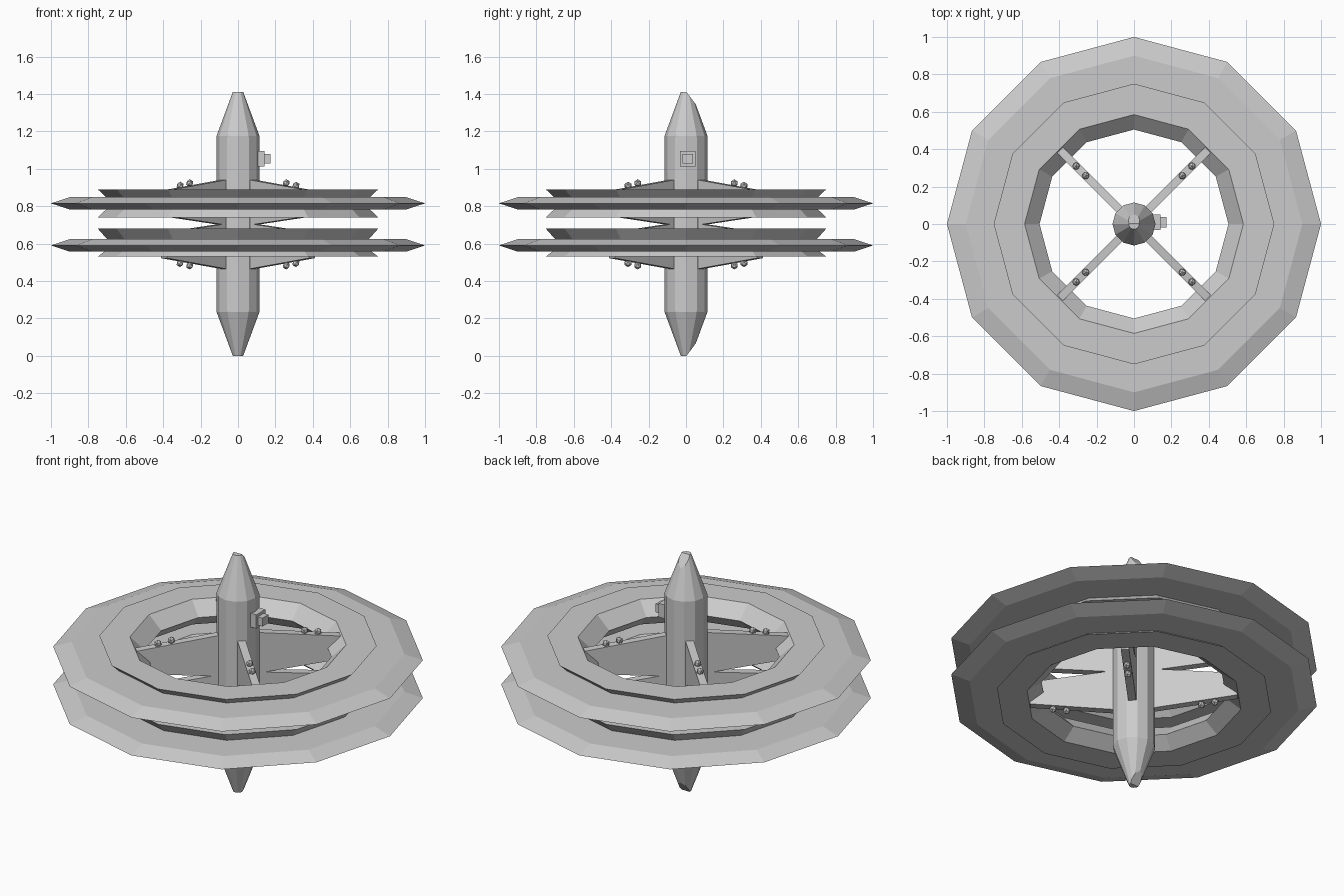
import bpy, bmesh, math
from mathutils import Matrix, Vector

if "Cube" in bpy.data.objects:
    bpy.data.objects.remove(bpy.data.objects["Cube"])

SIDES = 12


def finish(bm, name):
    bmesh.ops.recalc_face_normals(bm, faces=bm.faces)
    mesh = bpy.data.meshes.new(name)
    bm.to_mesh(mesh)
    bm.free()
    obj = bpy.data.objects.new(name, mesh)
    bpy.context.collection.objects.link(obj)
    return obj


def ring(name, profile, z):
    """Closed (radius, height) profile swept around z."""
    bm = bmesh.new()
    loops = []
    for i in range(SIDES):
        a = 2 * math.pi * i / SIDES
        loops.append([bm.verts.new((r * math.cos(a), r * math.sin(a), z + h)) for r, h in profile])
    n = len(profile)
    for i in range(SIDES):
        p, q = loops[i], loops[(i + 1) % SIDES]
        for j in range(n):
            k = (j + 1) % n
            bm.faces.new((p[j], q[j], q[k], p[k]))
    return finish(bm, name)


def box(name, lo, hi):
    bm = bmesh.new()
    bmesh.ops.create_cube(bm, size=1)
    lo, hi = Vector(lo), Vector(hi)
    for v in bm.verts:
        v.co = Vector([(lo[i] + hi[i]) / 2 + v.co[i] * (hi[i] - lo[i]) for i in range(3)])
    return finish(bm, name)


def spoke(name, angle, z):
    """Plate tapering from the hub to the ring."""
    side = [(0.09, -0.118), (0.56, -0.068), (0.56, 0.068), (0.09, 0.128)]
    if z < 0.7:
        side = [(r, -h) for r, h in side]
    bm = bmesh.new()
    a, b = [[bm.verts.new((r, w, h)) for r, h in side] for w in (-0.022, 0.022)]
    bm.faces.new(a)
    bm.faces.new(b)
    for j in range(4):
        k = (j + 1) % 4
        bm.faces.new((a[j], a[k], b[k], b[j]))
    bm.transform(Matrix.Translation((0, 0, z)) @ Matrix.Rotation(angle, 4, 'Z'))
    return finish(bm, name)


def knob(name, r, angle, z):
    bm = bmesh.new()
    bmesh.ops.create_icosphere(bm, subdivisions=1, radius=0.021)
    bm.transform(Matrix.Translation((r * math.cos(angle), r * math.sin(angle), z)))
    return finish(bm, name)


# Central hull with tapered ends, each tip cut off at a slant on the back
bm = bmesh.new()
rows = []
for r, z in [(0.028, 0), (0.115, 0.235), (0.115, 1.175), (0.028, 1.41)]:
    rows.append([bm.verts.new((r * math.cos(i * math.tau / SIDES), r * math.sin(i * math.tau / SIDES), z))
                 for i in range(SIDES)])
for p, q in zip(rows, rows[1:]):
    for i in range(SIDES):
        k = (i + 1) % SIDES
        bm.faces.new((p[i], p[k], q[k], q[i]))
bm.faces.new(rows[0])
bm.faces.new(rows[-1])
for z, s in ((1.41, 1), (0, -1)):
    cut = bmesh.ops.bisect_plane(bm, geom=bm.verts[:] + bm.edges[:] + bm.faces[:],
                                 plane_co=(0.0, 0.003, z), plane_no=(0, 0.07, 0.052 * s), clear_outer=True)
    edges = [e for e in cut['geom_cut'] if isinstance(e, bmesh.types.BMEdge)]
    bmesh.ops.holes_fill(bm, edges=edges)
finish(bm, "central_hull")

# Hatch box on the right side
box("side_box", (0.10, -0.033, 1.013), (0.143, 0.052, 1.095))
box("side_box_cap", (0.14, -0.018, 1.028), (0.174, 0.037, 1.078))

# Two wheels, mirrored about the middle
for label, z, s in (("upper", 0.815, 1), ("lower", 0.59, -1)):
    z += 0.0
    inner = [(0.75, 0.075), (0.585, 0.075), (0.505, 0), (0.585, -0.075), (0.75, -0.075), (0.67, 0)]
    if s < 0:
        inner = [(r, h * 0.8 if h < 0 else h * 1.2) for r, h in inner]
    ring(label + "_inner_ring", inner, z)
    ring(label + "_outer_ring", [(1.0, 0), (0.9, 0.033), (0.69, 0.033), (0.69, -0.033), (0.9, -0.033)], z)
    for i in range(4):
        a = math.pi / 4 + i * math.pi / 2
        spoke(f"{label}_spoke_{i}", a, z)
        for j, (r, h) in enumerate(((0.365, 0.108), (0.438, 0.095))):
            knob(f"{label}_knob_{i}_{j}", r, a, z + s * h)
